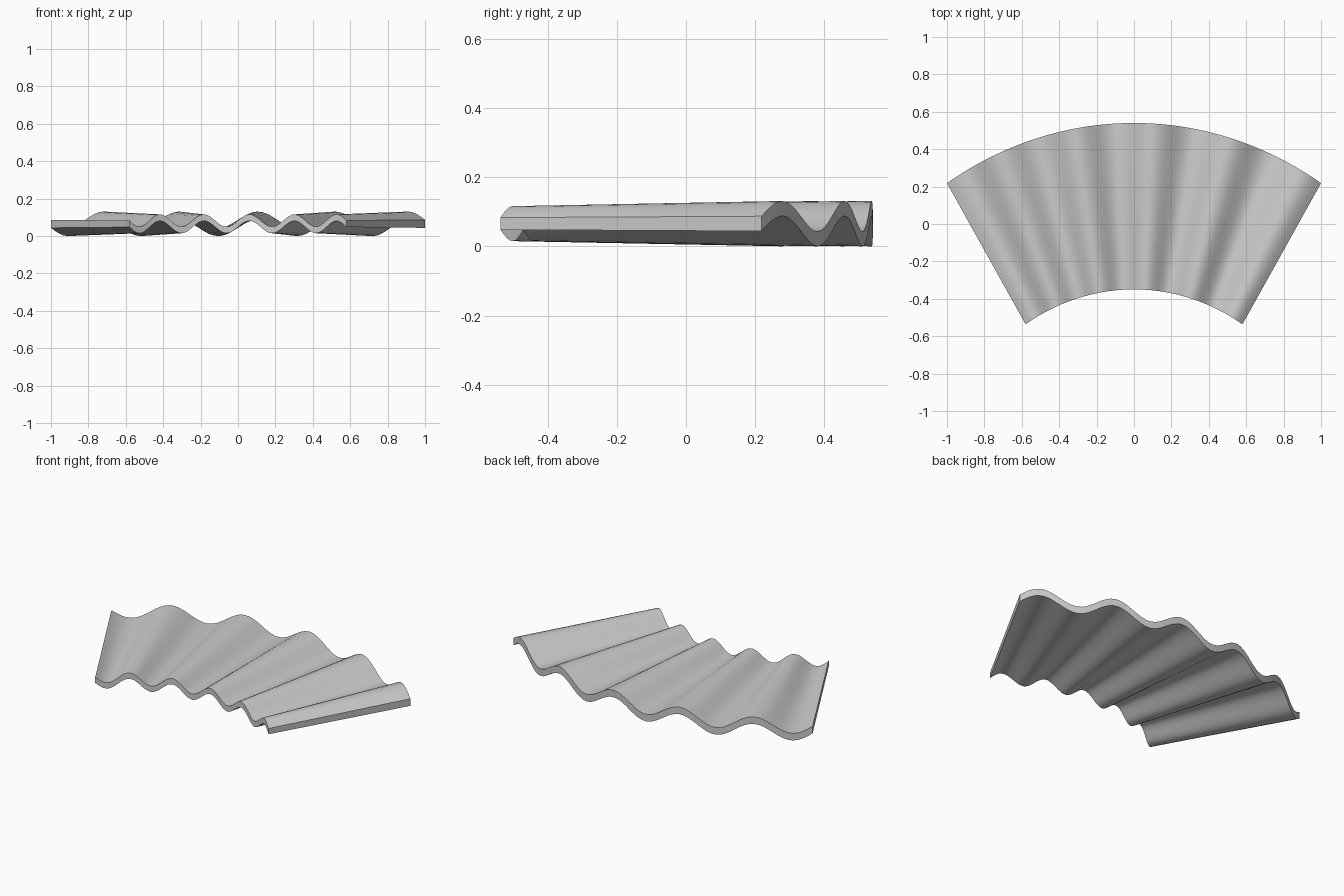
import bpy, bmesh
from math import sin, cos, pi, radians

if "Cube" in bpy.data.objects:
    bpy.data.objects.remove(bpy.data.objects["Cube"])

HALF = radians(32)            # half opening angle of the fan
R_IN, R_OUT = 1.094, 1.887    # inner and outer radius
STRETCH = 1.122               # fan is stretched along y
CENTRE_Y = 0.54 - R_OUT * STRETCH
WAVES, PER_WAVE, ROWS = 5, 16, 4
MID = 0.0655
N = WAVES * PER_WAVE


def lerp(a, b, t):
    return a + (b - a) * t


def point(i, j, side):
    u, v = i / N, j / ROWS
    a = lerp(-HALF, HALF, u)
    r = lerp(R_IN, R_OUT, v)
    amp = lerp(0.033, 0.044, v)
    thick = lerp(0.035, 0.043, v)
    z = MID - amp * sin(2 * pi * WAVES * u) + side * thick / 2
    return (r * sin(a), CENTRE_Y + STRETCH * r * cos(a), z)


# Top and underside of the corrugated sheet
bm = bmesh.new()
top, low = [[[bm.verts.new(point(i, j, s)) for j in range(ROWS + 1)]
             for i in range(N + 1)] for s in (1, -1)]
for i in range(N):
    for j in range(ROWS):
        for g in (top, low):
            bm.faces.new((g[i][j], g[i + 1][j], g[i + 1][j + 1], g[i][j + 1]))

# Inner and outer wavy rims
for j in (0, ROWS):
    for i in range(N):
        bm.faces.new((top[i][j], top[i + 1][j], low[i + 1][j], low[i][j]))

# Straight side edges
for i in (0, N):
    for j in range(ROWS):
        bm.faces.new((top[i][j], top[i][j + 1], low[i][j + 1], low[i][j]))

bmesh.ops.recalc_face_normals(bm, faces=bm.faces)
mesh = bpy.data.meshes.new("corrugated_fan_sheet")
bm.to_mesh(mesh)
bm.free()
sheet = bpy.data.objects.new("corrugated_fan_sheet", mesh)
bpy.context.collection.objects.link(sheet)
bpy.context.view_layer.objects.active = sheet
sheet.select_set(True)
bpy.ops.object.shade_smooth_by_angle(angle=radians(35))
